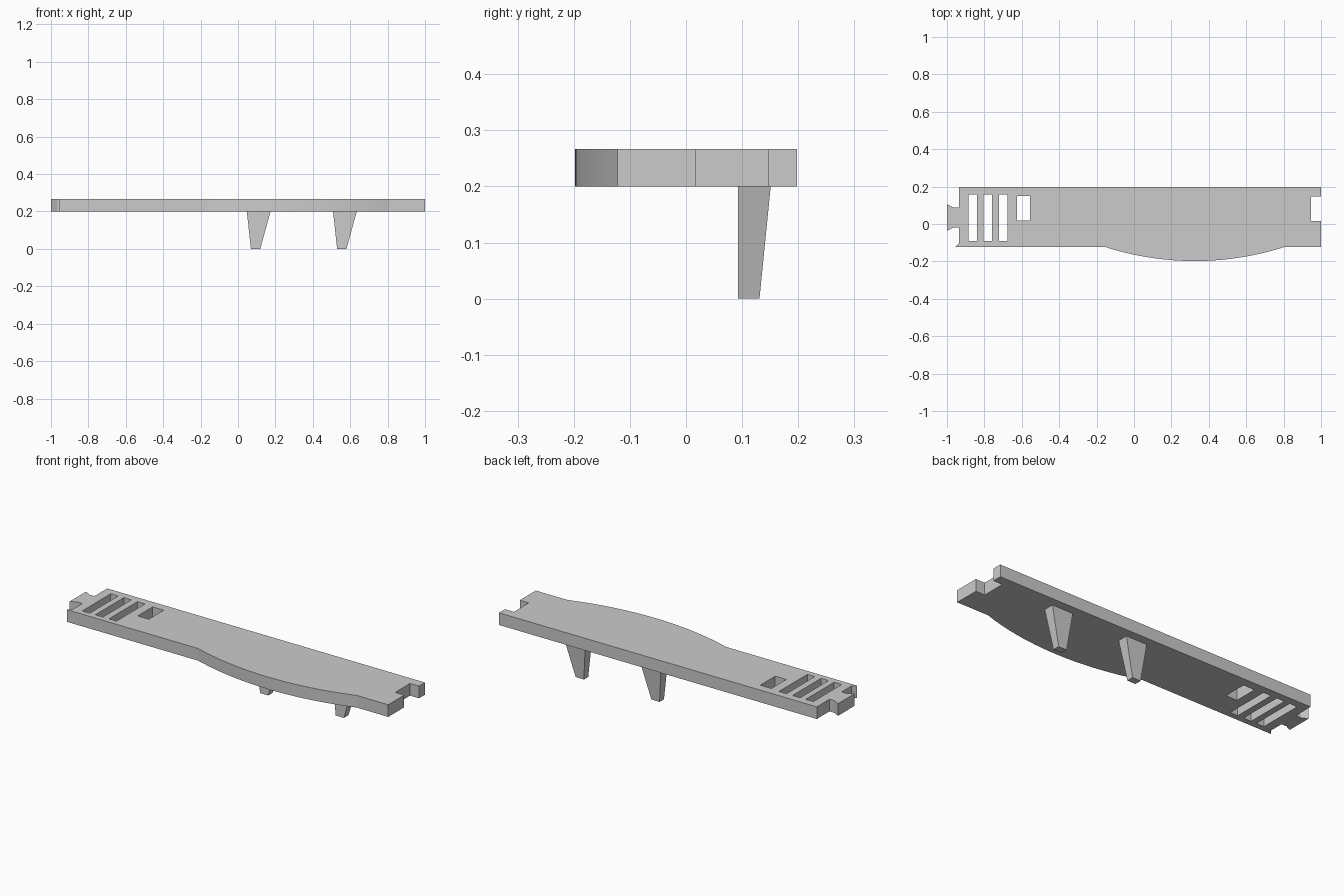
import bpy, bmesh, math

cube = bpy.data.objects.get("Cube")
if cube:
    bpy.data.objects.remove(cube, do_unlink=True)

grey = bpy.data.materials.new("plain grey")
grey.use_nodes = True
grey.diffuse_color = (0.6, 0.6, 0.6, 1)
grey.node_tree.nodes["Principled BSDF"].inputs["Base Color"].default_value = (0.6, 0.6, 0.6, 1)

BOTTOM, TOP = 0.2, 0.267
FRONT, BACK = -0.122, 0.198


def make_object(name, bm):
    bmesh.ops.recalc_face_normals(bm, faces=bm.faces)
    mesh = bpy.data.meshes.new(name)
    bm.to_mesh(mesh)
    bm.free()
    mesh.materials.append(grey)
    obj = bpy.data.objects.new(name, mesh)
    bpy.context.collection.objects.link(obj)
    return obj


def loft(bm, lower, upper, z0, z1):
    """Closed solid between two matching outlines."""
    low = [bm.verts.new((x, y, z0)) for x, y in lower]
    high = [bm.verts.new((x, y, z1)) for x, y in upper]
    bm.faces.new(low[::-1])
    bm.faces.new(high)
    n = len(low)
    for i in range(n):
        j = (i + 1) % n
        bm.faces.new((low[i], low[j], high[j], high[i]))
    return high


def rect(x0, x1, y0, y1):
    return [(x0, y0), (x1, y0), (x1, y1), (x0, y1)]


def boolean(target, other, operation):
    mod = target.modifiers.new("cut", "BOOLEAN")
    mod.operation = operation
    mod.solver = "EXACT"
    mod.object = other
    bpy.context.view_layer.objects.active = target
    bpy.ops.object.modifier_apply(modifier=mod.name)
    bpy.data.objects.remove(other, do_unlink=True)


# Flat plate with a notch at one end and a flared tab at the other
outline = [
    (-0.955, FRONT), (1, FRONT), (1, 0.017), (0.945, 0.017),
    (0.945, 0.146), (1, 0.146), (1, BACK), (-0.935, BACK),
    (-0.935, 0.088), (-0.965, 0.088), (-1, 0.106), (-1, -0.036),
    (-0.965, -0.018), (-0.935, -0.018), (-0.935, -0.102),
]
bm = bmesh.new()
loft(bm, outline, outline, BOTTOM, TOP)
plate = make_object("plate", bm)

# Curved bulge on the front edge, rounded along its top
radius, centre_x = 1.57, 0.325
sweep, steps = math.radians(23), 48
arc = []
for i in range(steps + 1):
    a = -sweep + 2 * sweep * i / steps
    arc.append((centre_x + radius * math.sin(a), radius - 0.198 - radius * math.cos(a)))
bm = bmesh.new()
rim = loft(bm, arc, arc, BOTTOM, TOP)
rim_edges = [bm.edges.get((rim[i], rim[i + 1])) for i in range(steps)]
bmesh.ops.bevel(bm, geom=rim_edges, offset=0.02, segments=5, profile=0.5, affect="EDGES")
boolean(plate, make_object("bulge", bm), "UNION")

# Three long slots and one short window
holes = [(x, x + 0.046, -0.09, 0.157) for x in (-0.885, -0.805, -0.722)]
holes.append((-0.625, -0.557, 0.02, 0.15))
bm = bmesh.new()
for hole in holes:
    loft(bm, rect(*hole), rect(*hole), BOTTOM - 0.1, TOP + 0.1)
cutter = make_object("slot_cutter", bm)
cutter.hide_render = True
boolean(plate, cutter, "DIFFERENCE")

bpy.ops.object.select_all(action="DESELECT")
plate.select_set(True)
bpy.context.view_layer.objects.active = plate
bpy.ops.object.shade_smooth_by_angle(angle=math.radians(25))

# Tapered pegs underneath
for name, x in (("right_peg", 0.047), ("left_peg", 0.508)):
    bm = bmesh.new()
    loft(bm, rect(x + 0.022, x + 0.072, 0.093, 0.131), rect(x, x + 0.127, 0.093, 0.151), 0, BOTTOM)
    make_object(name, bm)
